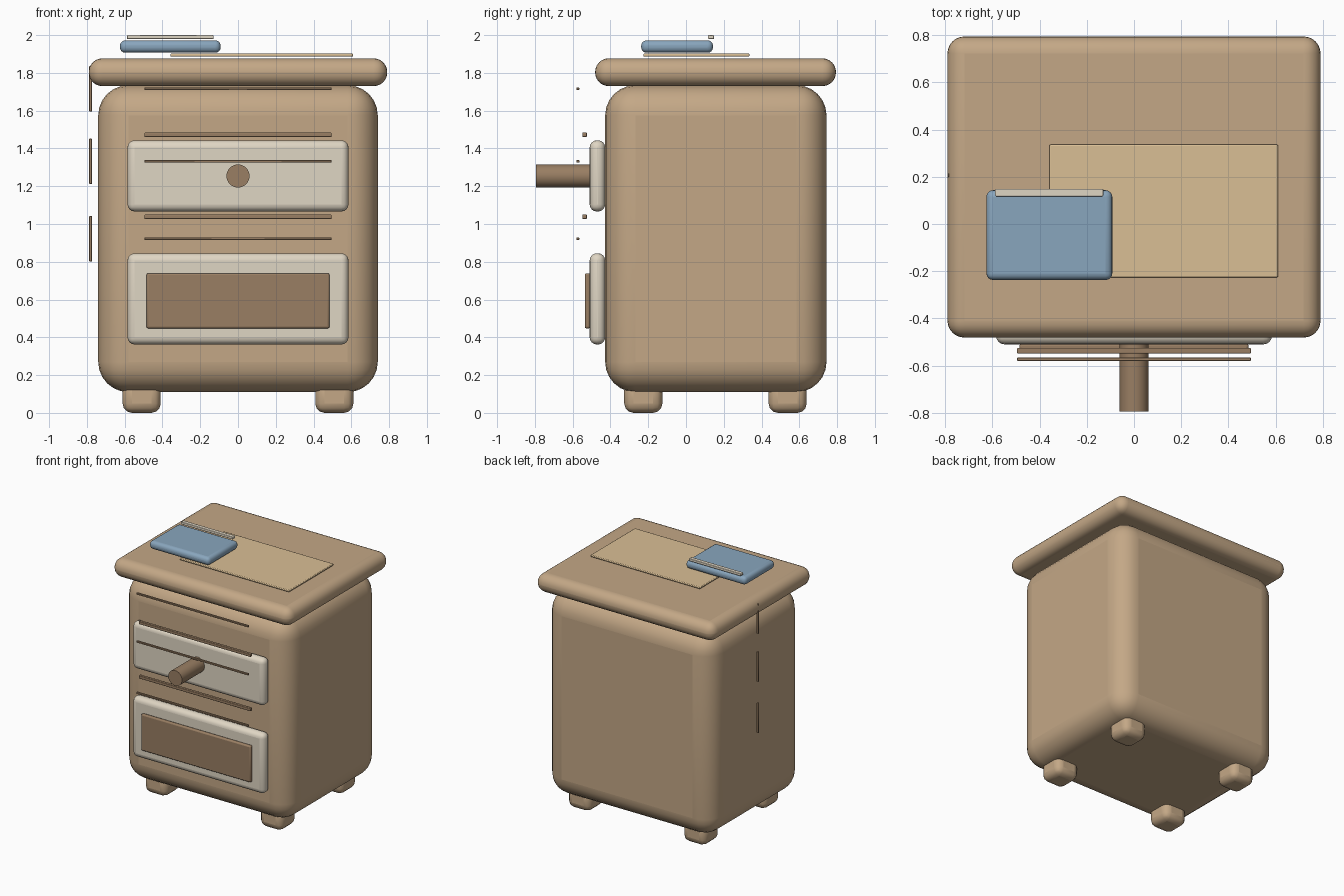
import bpy, bmesh, math
from mathutils import Matrix, Vector

if "Cube" in bpy.data.objects:
    bpy.data.objects.remove(bpy.data.objects["Cube"])


def material(name, rgb):
    m = bpy.data.materials.new(name)
    m.diffuse_color = (*rgb, 1)
    m.use_nodes = True
    m.node_tree.nodes["Principled BSDF"].inputs["Base Color"].default_value = m.diffuse_color
    return m


WOOD = material("wood", (0.55, 0.39, 0.24))
DARK = material("dark_wood", (0.32, 0.21, 0.125))
CREAM = material("cream", (0.74, 0.67, 0.55))
BLUE = material("blue", (0.25, 0.38, 0.51))
MAT = material("straw", (0.70, 0.52, 0.30))


def finish(bm, name, mat, bevel, segments):
    me = bpy.data.meshes.new(name)
    bm.to_mesh(me)
    bm.free()
    ob = bpy.data.objects.new(name, me)
    bpy.context.collection.objects.link(ob)
    me.materials.append(mat)
    bpy.ops.object.select_all(action='DESELECT')
    ob.select_set(True)
    bpy.context.view_layer.objects.active = ob
    bpy.ops.object.shade_smooth_by_angle(angle=math.radians(35))
    if bevel:
        mod = ob.modifiers.new("rounding", 'BEVEL')
        mod.width = bevel
        mod.segments = segments
        mod.limit_method = 'ANGLE'
        mod.use_clamp_overlap = True
    return ob


def box(name, x, y, z, mat, bevel=0.0, segments=4):
    """Rounded box given by its (min, max) range on each axis."""
    lo, hi = Vector((x[0], y[0], z[0])), Vector((x[1], y[1], z[1]))
    bm = bmesh.new()
    bmesh.ops.create_cube(bm, size=1, matrix=Matrix.Translation((lo + hi) / 2)
                          @ Matrix.Diagonal((*(hi - lo), 1)))
    return finish(bm, name, mat, bevel, segments)


# Cabinet body and top slab
box("body", (-0.74, 0.74), (-0.428, 0.744), (0.11, 1.735), WOOD, 0.16, 6)
box("top_slab", (-0.79, 0.79), (-0.481, 0.794), (1.73, 1.877), WOOD, 0.072, 6)

# Four feet
for side, sx in (("left", -1), ("right", 1)):
    for end, cy in (("front", -0.226), ("back", 0.538)):
        cx = sx * 0.51
        box(f"{end}_{side}_foot", (cx - 0.101, cx + 0.101),
            (cy - 0.101, cy + 0.101), (0, 0.17), WOOD, 0.05, 3)

# Drawer fronts, lower inset panel
box("upper_drawer", (-0.585, 0.585), (-0.51, -0.428), (1.066, 1.443), CREAM, 0.038)
box("lower_drawer", (-0.585, 0.585), (-0.51, -0.428), (0.362, 0.845), CREAM, 0.038)
box("lower_panel", (-0.485, 0.485), (-0.536, -0.506), (0.447, 0.739), DARK, 0.01, 2)

# Round drawer knob
bm = bmesh.new()
bmesh.ops.create_cone(bm, cap_ends=True, segments=32, radius1=0.061, radius2=0.061,
                      depth=0.29, matrix=Matrix.Translation((0, -0.649, 1.254))
                      @ Matrix.Rotation(math.pi / 2, 4, 'X'))
finish(bm, "drawer_knob", DARK, 0, 1)

# Trim strips in front of the drawers
for i, z in enumerate((1.038, 1.472)):
    box(f"front_trim_{i}", (-0.495, 0.495), (-0.549, -0.525),
        (z - 0.012, z + 0.012), DARK, 0.004, 2)

# Thin grain lines on the front and upright ones on the left side
for i, z in enumerate((0.922, 1.332, 1.716)):
    box(f"front_grain_{i}", (-0.495, 0.495), (-0.58, -0.565),
        (z - 0.007, z + 0.007), DARK, 0.002, 1)
    box(f"side_grain_{i}", (-0.788, -0.773), (0.199, 0.213),
        (z - 0.12, z + 0.12), DARK, 0.002, 1)

# Table mat, book and bookmark
box("table_mat", (-0.358, 0.61), (-0.226, 0.336), (1.886, 1.902), MAT, 0.005, 2)
box("book", (-0.625, -0.092), (-0.237, 0.143), (1.907, 1.972), BLUE, 0.028)
box("bookmark", (-0.588, -0.13), (0.117, 0.149), (1.979, 2.0), CREAM, 0.004, 2)
